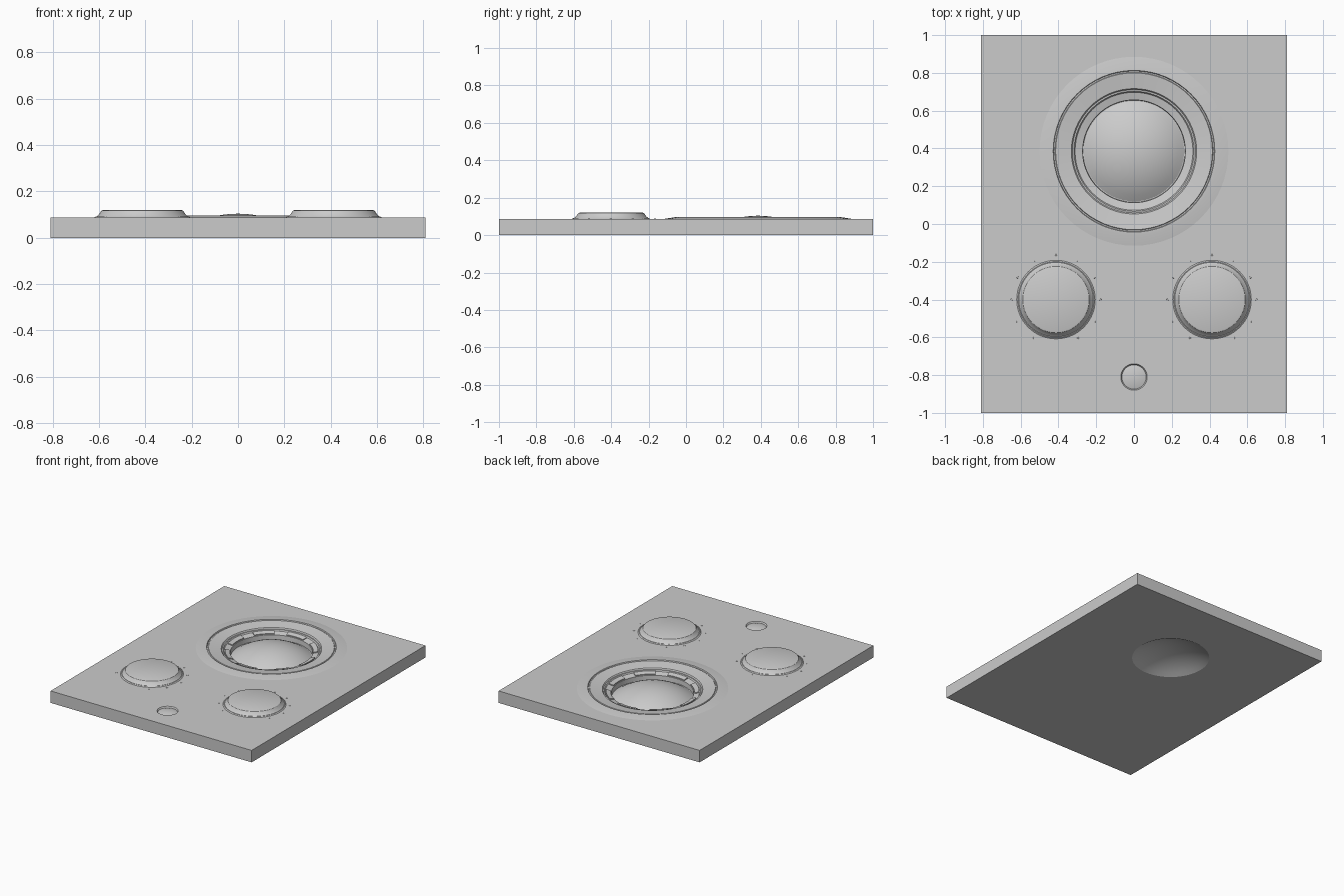
import bpy, bmesh, math
from mathutils import Vector

if "Cube" in bpy.data.objects:
    bpy.data.objects.remove(bpy.data.objects["Cube"])

grey = bpy.data.materials.new("plain_grey")
grey.diffuse_color = (0.6, 0.6, 0.6, 1)
grey.use_nodes = True
grey.node_tree.nodes["Principled BSDF"].inputs["Base Color"].default_value = grey.diffuse_color

TOP = 0.087          # height of the plate's upper face
DIAL = (0, 0.385)    # centre of the large ring
DIMPLE = (0, -0.81)  # centre of the small hollow
SEG = 64


def finish(bm, name, smooth=30):
    me = bpy.data.meshes.new(name)
    bm.to_mesh(me)
    bm.free()
    me.materials.append(grey)
    ob = bpy.data.objects.new(name, me)
    bpy.context.collection.objects.link(ob)
    if smooth:
        bpy.ops.object.select_all(action='DESELECT')
        ob.select_set(True)
        bpy.context.view_layer.objects.active = ob
        bpy.ops.object.shade_smooth_by_angle(angle=math.radians(smooth))
    return ob


def lathe(name, profile, centre, up=True, smooth=30):
    """Spin (radius, z) points about a vertical axis; up sets the facing."""
    bm = bmesh.new()
    rings = []
    for r, z in profile:
        n = 1 if r == 0 else SEG
        rings.append([bm.verts.new((centre[0] + r * math.cos(2 * math.pi * i / SEG),
                                    centre[1] + r * math.sin(2 * math.pi * i / SEG), z))
                      for i in range(n)])
    for a, b in zip(rings, rings[1:]):
        for i in range(SEG):
            j = (i + 1) % SEG
            quad = [a[i % len(a)], b[i], b[j], a[j % len(a)]]
            quad = list(dict.fromkeys(quad))
            bm.faces.new(quad if up else quad[::-1])
    return finish(bm, name, smooth)


def cap(radius, edge_z, top_z, steps=8):
    """Points of a spherical cap from the axis out to its edge."""
    h = top_z - edge_z
    R = (radius ** 2 + h ** 2) / (2 * h)
    pts = []
    for i in range(steps + 1):
        r = radius * i / steps
        pts.append((r, top_z - R + math.sqrt(R * R - r * r)))
    return pts


# Plate: rectangle with round openings, walls around the outside
def plate_face(bm, z, holes, up):
    corners = [bm.verts.new((x, y, z)) for x, y in
               ((-0.81, -1), (0.81, -1), (0.81, 1), (-0.81, 1))]
    loops = [corners]
    for (cx, cy), r in holes:
        loops.append([bm.verts.new((cx + r * math.cos(2 * math.pi * i / SEG),
                                    cy + r * math.sin(2 * math.pi * i / SEG), z))
                      for i in range(SEG)])
    edges = [bm.edges.new((lp[i], lp[(i + 1) % len(lp)]))
             for lp in loops for i in range(len(lp))]
    res = bmesh.ops.triangle_fill(bm, use_beauty=True, edges=edges)
    for f in res["geom"]:
        if isinstance(f, bmesh.types.BMFace):
            f.normal_update()
            if (f.normal.z > 0) != up:
                f.normal_flip()
    return corners


bm = bmesh.new()
upper = plate_face(bm, TOP, [(DIAL, 0.5), (DIMPLE, 0.07)], True)
lower = plate_face(bm, 0, [(DIAL, 0.26)], False)
for i in range(4):
    j = (i + 1) % 4
    bm.faces.new((lower[i], lower[j], upper[j], upper[i]))
finish(bm, "plate", 0)

# Large dial: centre dome, recessed ledge, sloped ring and soft outer skirt
lathe("dial_surface", cap(0.265, 0.022, 0.104) + [
    (0.27, 0.022), (0.272, 0.056), (0.312, 0.066), (0.318, 0.074),
    (0.326, 0.074), (0.332, 0.082), (0.415, 0.094), (0.418, 0.090),
    (0.425, 0.090), (0.428, 0.097), (0.445, 0.096), (0.5, TOP)], DIAL)

# Hollow under the dome
lathe("dome_underside", cap(0.26, 0, 0.07), DIAL, up=False)

# Raised pads around the recessed ledge
bm = bmesh.new()
for k in range(8):
    mid = math.pi / 4 * k
    cols = []
    for s in range(7):
        a = mid + math.radians(28) * (s / 6 - 0.5)
        cols.append([bm.verts.new((DIAL[0] + r * math.cos(a), DIAL[1] + r * math.sin(a), z))
                     for r, z in ((0.276, 0.054), (0.276, 0.064), (0.308, 0.072), (0.308, 0.062))])
    for a, b in zip(cols, cols[1:]):
        for i in range(3):
            bm.faces.new((a[i], a[i + 1], b[i + 1], b[i]))
    bm.faces.new(cols[0])
    bm.faces.new(cols[-1][::-1])
bmesh.ops.recalc_face_normals(bm, faces=bm.faces)
finish(bm, "dial_pads")

# Two flared knobs, each with a ring of tiny tick marks
for side, x in (("left", -0.413), ("right", 0.413)):
    lathe(side + "_knob", [
        (0, 0.12), (0.168, 0.12), (0.176, 0.117), (0.181, 0.110), (0.188, 0.100),
        (0.197, 0.092), (0.201, 0.092), (0.208, TOP)], (x, -0.4))
    bm = bmesh.new()
    for k in range(11):
        a = math.radians(-60 + 30 * k)
        geo = bmesh.ops.create_cone(bm, cap_ends=True, segments=8, radius1=0.006,
                                    radius2=0.005, depth=0.003)
        bmesh.ops.translate(bm, verts=geo["verts"], vec=Vector(
            (x + 0.235 * math.cos(a), -0.4 + 0.235 * math.sin(a), TOP)))
    finish(bm, side + "_tick_marks", 0)

# Small round hollow near the front edge, with a shallow raised centre
lathe("small_hollow", [(0, TOP), (0.035, TOP - 0.001), (0.064, TOP - 0.009), (0.07, TOP)], DIMPLE)
